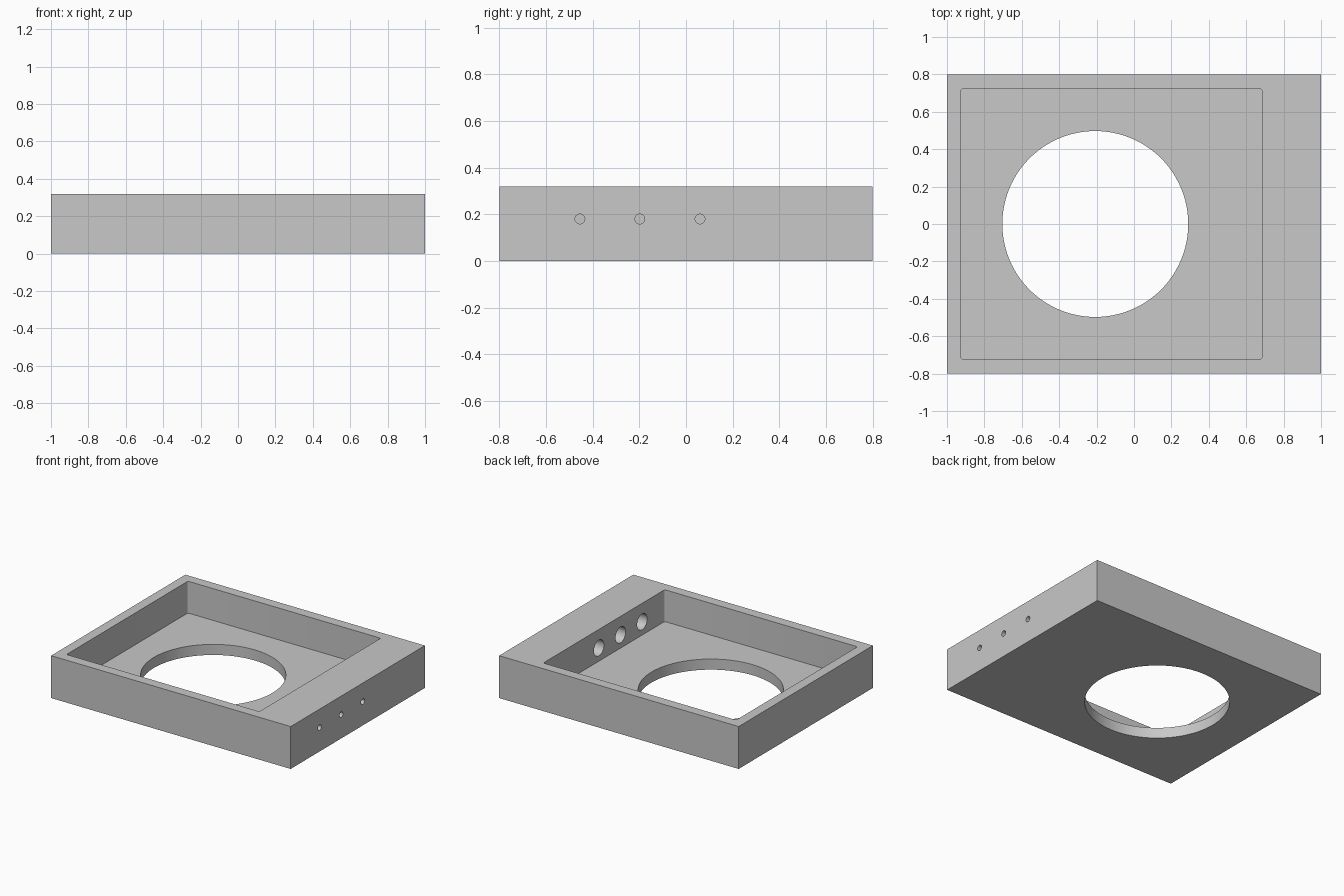
import bpy
import math

if "Cube" in bpy.data.objects:
    bpy.data.objects.remove(bpy.data.objects["Cube"], do_unlink=True)

HEIGHT = 0.32
FLOOR = 0.08
POCKET_X = (-0.925, 0.685)
POCKET_Y = 0.724

grey = bpy.data.materials.new("plain grey")
grey.use_nodes = True
colour = (0.58, 0.58, 0.58, 1)
grey.diffuse_color = colour
grey.node_tree.nodes["Principled BSDF"].inputs["Base Color"].default_value = colour


def box(name, x, y, z):
    """Box spanning the given (low, high) ranges."""
    spans = (x, y, z)
    bpy.ops.mesh.primitive_cube_add(size=1, location=[sum(s) / 2 for s in spans])
    obj = bpy.context.object
    obj.name = name
    obj.scale = [s[1] - s[0] for s in spans]
    bpy.ops.object.transform_apply(location=True, rotation=False, scale=True)
    obj.data.materials.append(grey)
    return obj


def cylinder(name, radius, depth, location, sides, along_x=False):
    bpy.ops.mesh.primitive_cylinder_add(
        vertices=sides, radius=radius, depth=depth, location=location,
        rotation=(0, math.pi / 2 if along_x else 0, 0))
    obj = bpy.context.object
    obj.name = name
    obj.data.materials.append(grey)
    return obj


def apply(obj, mod):
    bpy.ops.object.select_all(action='DESELECT')
    bpy.context.view_layer.objects.active = obj
    obj.select_set(True)
    bpy.ops.object.modifier_apply(modifier=mod.name)


def cut(obj, cutter):
    cutter.hide_render = True
    mod = obj.modifiers.new("cut", 'BOOLEAN')
    mod.operation = 'DIFFERENCE'
    mod.solver = 'EXACT'
    mod.object = cutter
    apply(obj, mod)
    bpy.data.objects.remove(cutter, do_unlink=True)


# Outer block
tray = box("tray", (-1, 1), (-0.8, 0.8), (0, HEIGHT))

# Open pocket with small rounded upright corners
pocket = box("pocket_cutter", POCKET_X, (-POCKET_Y, POCKET_Y), (FLOOR, HEIGHT + 0.1))
weights = pocket.data.attributes.new("bevel_weight_edge", 'FLOAT', 'EDGE')
for edge in pocket.data.edges:
    a, b = (pocket.data.vertices[i].co for i in edge.vertices)
    weights.data[edge.index].value = 1.0 if abs(a.z - b.z) > 0.1 else 0.0
bevel = pocket.modifiers.new("corners", 'BEVEL')
bevel.limit_method = 'WEIGHT'
bevel.width = 0.015
bevel.segments = 4
apply(pocket, bevel)
cut(tray, pocket)

# Large round opening in the floor
cut(tray, cylinder("opening_cutter", 0.497, 0.3, (-0.207, 0, 0), 96))

# Three stepped holes through the thick side wall
for y in (-0.455, -0.198, 0.06):
    inner_start, inner_end = POCKET_X[1] - 0.1, 0.925
    cut(tray, cylinder("wide_bore_cutter", 0.06, inner_end - inner_start,
                       ((inner_start + inner_end) / 2, y, 0.18), 40, True))
    cut(tray, cylinder("narrow_bore_cutter", 0.021, 0.3, (0.95, y, 0.18), 32, True))

bpy.ops.object.select_all(action='DESELECT')
bpy.context.view_layer.objects.active = tray
tray.select_set(True)
bpy.ops.object.shade_smooth_by_angle(angle=math.radians(30))
